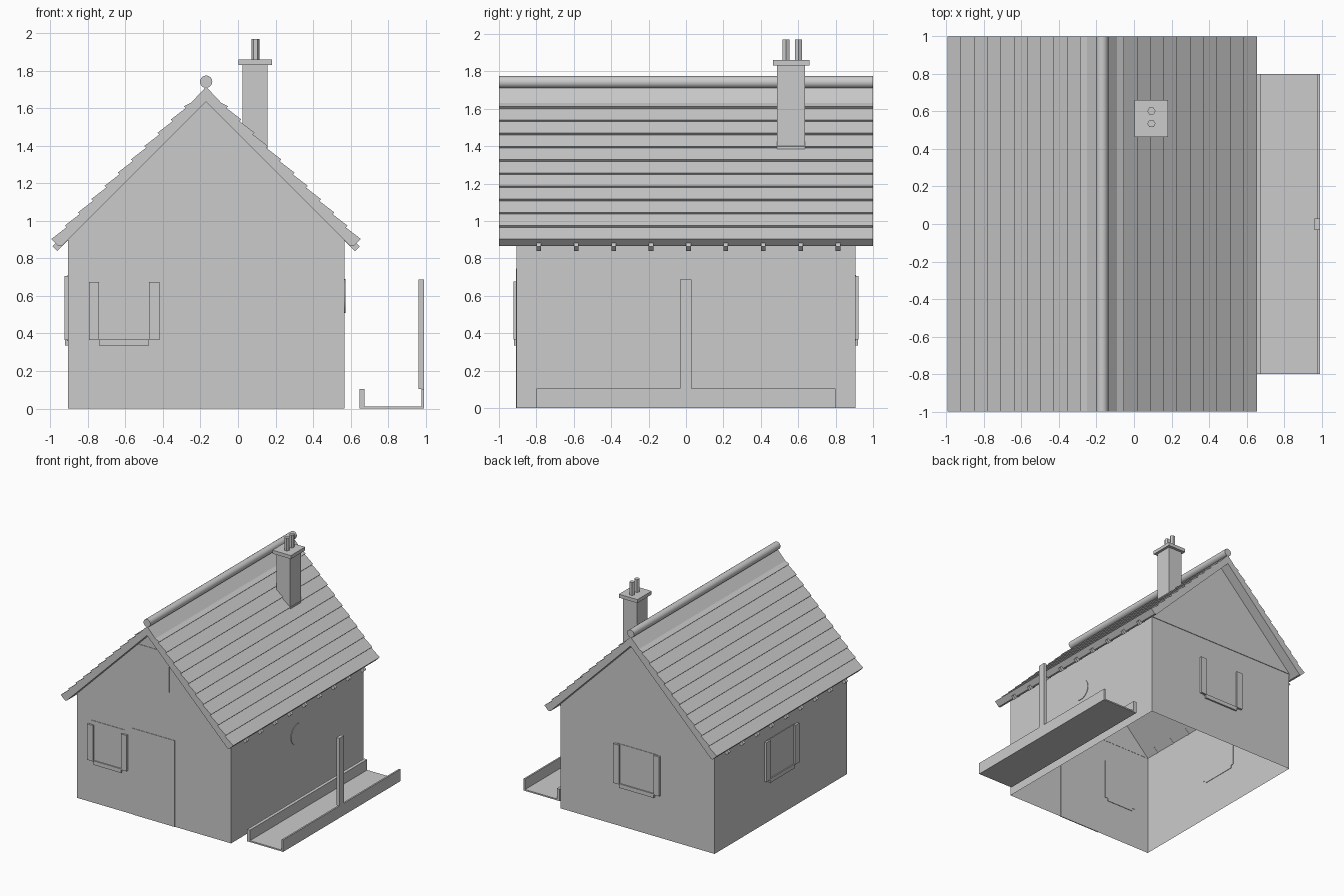
import bpy, bmesh, math

if "Cube" in bpy.data.objects:
    bpy.data.objects.remove(bpy.data.objects["Cube"])

CX = -0.17            # house centre line
HW, HD = 0.7375, 0.905  # half width and half depth of the walls
APEX = 1.635          # underside of the roof at the ridge
EAVE = APEX - HW
R2 = math.sqrt(0.5)

grey = bpy.data.materials.new("light_grey")
grey.diffuse_color = (0.6, 0.6, 0.6, 1)
grey.use_nodes = True
grey.node_tree.nodes["Principled BSDF"].inputs["Base Color"].default_value = grey.diffuse_color


def finish(name, bm):
    bmesh.ops.recalc_face_normals(bm, faces=bm.faces)
    me = bpy.data.meshes.new(name)
    bm.to_mesh(me)
    bm.free()
    me.materials.append(grey)
    ob = bpy.data.objects.new(name, me)
    bpy.context.collection.objects.link(ob)
    return ob


def box(name, x0, x1, y0, y1, z0, z1):
    bm = bmesh.new()
    bmesh.ops.create_cube(bm, size=1)
    for v in bm.verts:
        v.co = (x1 if v.co.x > 0 else x0, y1 if v.co.y > 0 else y0, z1 if v.co.z > 0 else z0)
    return finish(name, bm)


def prism(name, outline, y0, y1):
    """Extrude an (x, z) outline along y."""
    bm = bmesh.new()
    face = bm.faces.new([bm.verts.new((x, y0, z)) for x, z in outline])
    ext = bmesh.ops.extrude_face_region(bm, geom=[face])
    for g in ext["geom"]:
        if isinstance(g, bmesh.types.BMVert):
            g.co.y = y1
    return finish(name, bm)


def cylinder(name, loc, radius, depth, sides, rot=(0, 0, 0), smooth=False):
    bpy.ops.mesh.primitive_cylinder_add(vertices=sides, radius=radius, depth=depth,
                                        location=loc, rotation=rot)
    ob = bpy.context.object
    ob.name = name
    ob.data.materials.append(grey)
    if smooth:
        bpy.ops.object.shade_smooth_by_angle()
    return ob


def slope(s, t, side):
    """Point s down the roof slope and t out from its underside."""
    return CX + side * (s + t) * R2, APEX + (t - s) * R2


# Walls: an open shell without floor
bm = bmesh.new()
ring = [(CX - HW, -HD), (CX + HW, -HD), (CX + HW, HD), (CX - HW, HD)]
low = [bm.verts.new((x, y, 0)) for x, y in ring]
top = [bm.verts.new((x, y, EAVE)) for x, y in ring]
for i in range(4):
    j = (i + 1) % 4
    bm.faces.new((low[i], low[j], top[j], top[i]))
finish("walls", bm)

# Gables stand slightly proud of the walls
for label, d in (("front", -1), ("back", 1)):
    prism(label + "_gable", [(CX - HW, EAVE), (CX + HW, EAVE), (CX, APEX)],
          d * (HD - 0.002), d * (HD + 0.005))

# Roof with overlapping tile courses, one profile for both slopes
END, COURSE = 1.1, 0.1
side_pts = [(END, 0.012)]
for k in range(11):
    butt = END - k * COURSE
    side_pts += [(butt, 0.066), (max(butt - COURSE, 0.06), 0.053)]
right = [slope(s, t, 1) for s, t in side_pts]
left = [slope(s, t, -1) for s, t in side_pts]
inner = (END - 0.012, 0)
prism("roof", [(CX, APEX), slope(*inner, 1)] + right + [(CX, APEX + 0.08)]
      + left[::-1] + [slope(*inner, -1)], -1, 1)
cylinder("ridge_cap", (CX, 0, 1.742), 0.033, 2, 16, (math.pi / 2, 0, 0), True)

# Rafter tails under both eaves
for side in (-1, 1):
    tail = [slope(s, t, side) for s, t in ((0.99, -0.002), (1.124, -0.002), (1.124, 0.034), (0.99, 0.034))]
    for i in range(9):
        y = -0.787 + 0.2 * i
        prism("rafter_tail", tail, y - 0.0125, y + 0.0125)

# Chimney
box("chimney_stack", 0.025, 0.158, 0.487, 0.636, 1.38, 1.835)
box("chimney_cap", 0.003, 0.18, 0.465, 0.66, 1.83, 1.86)
for y in (0.535, 0.602):
    cylinder("chimney_pot", (0.093, y, 1.91), 0.022, 0.12, 6, (0, 0, math.pi / 6))


def wall_box(name, wall, a0, a1, z0, z1, d0, d1):
    """Box on a wall: a runs along it, d is the distance out from it."""
    if wall == "left":
        return box(name, CX - HW - d1, CX - HW - d0, a0, a1, z0, z1)
    d = -1 if wall == "front" else 1
    y0, y1 = sorted((d * (HD + d0), d * (HD + d1)))
    return box(name, a0, a1, y0, y1, z0, z1)


# Windows: pane, sill and two shutters
def window(wall, c, outer, inside, shutter_top):
    wall_box(wall + "_window", wall, c - inside - 0.025, c + inside + 0.025, 0.36, 0.71, -0.004, 0.004)
    wall_box(wall + "_sill", wall, c - inside, c + inside, 0.335, 0.37, -0.004, 0.014)
    for s in (-1, 1):
        a0, a1 = sorted((c + s * inside, c + s * outer))
        wall_box(wall + "_shutter", wall, a0, a1, 0.365, shutter_top, 0, 0.018)


window("front", -0.607, 0.188, 0.133, 0.675)
window("back", CX, 0.22, 0.165, 0.705)
window("left", 0, 0.225, 0.165, 0.705)

# Door, loft hatch and round window
wall_box("door", "front", -0.374, 0.03, 0, 0.745, -0.004, 0.004)
wall_box("loft_hatch", "front", CX - 0.15, CX + 0.15, 1.15, 1.49, 0, 0.009)
cylinder("round_window", (CX + HW, 0, 0.6), 0.09, 0.009, 24, (0, math.pi / 2, 0), True)

# Trough with post beside the house
box("trough_base", 0.647, 0.99, -0.8, 0.8, 0, 0.012)
box("trough_inner_side", 0.647, 0.675, -0.8, 0.8, 0, 0.103)
box("trough_outer_side", 0.978, 0.992, -0.8, 0.8, 0, 0.103)
box("trough_post", 0.963, 0.992, -0.032, 0.03, 0.103, 0.688)
